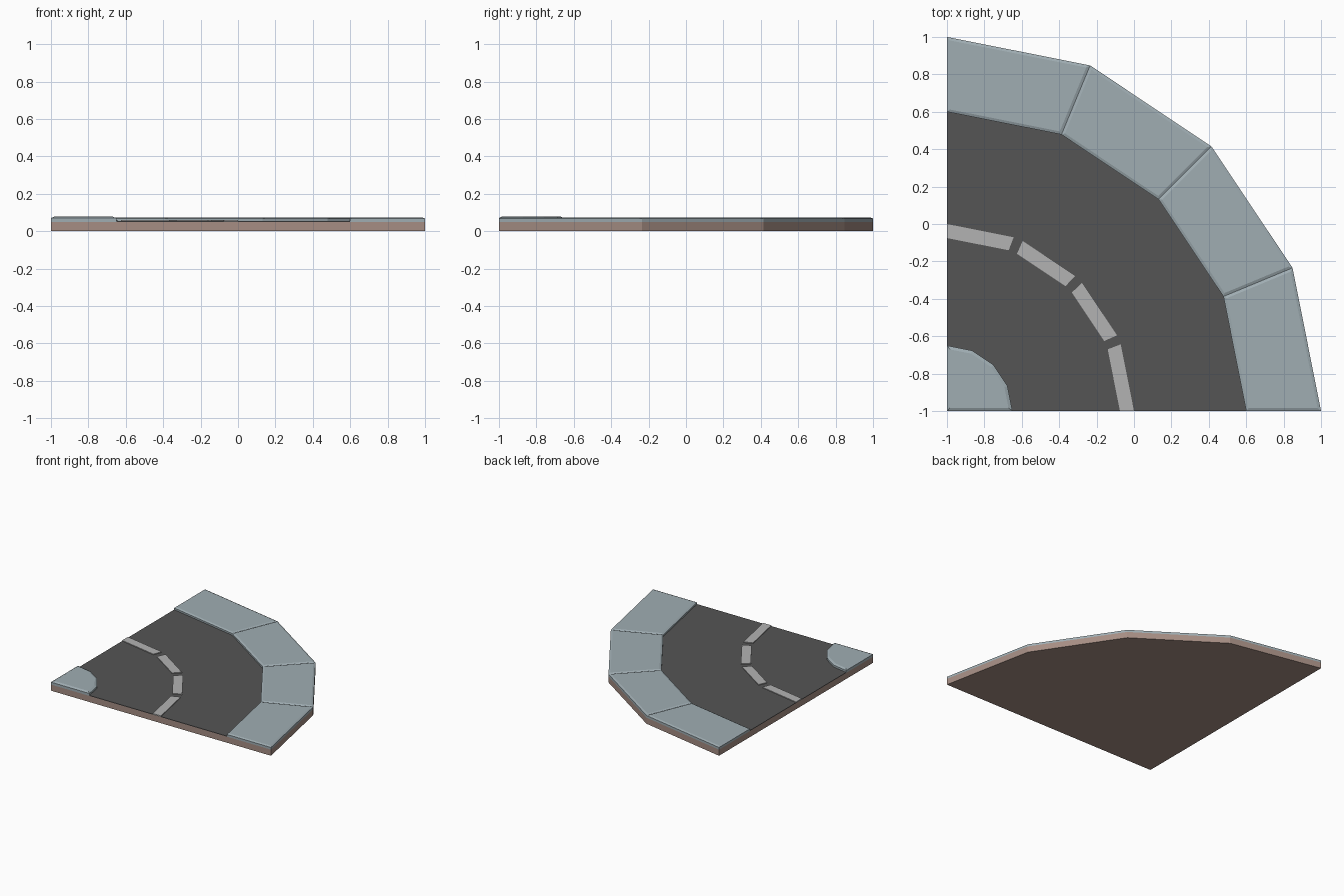
import bpy, bmesh, math

if "Cube" in bpy.data.objects:
    bpy.data.objects.remove(bpy.data.objects["Cube"])

CX, CY = -1.0, -1.0          # centre of the bend
STEP = 22.5                  # four straight segments per quarter turn


def material(name, color):
    m = bpy.data.materials.new(name)
    m.diffuse_color = (*color, 1)
    m.use_nodes = True
    m.node_tree.nodes["Principled BSDF"].inputs["Base Color"].default_value = m.diffuse_color
    return m


EARTH = material("earth", (0.38, 0.27, 0.23))
ASPHALT = material("asphalt", (0.09, 0.09, 0.09))
PAINT = material("paint", (0.45, 0.45, 0.45))
PAVING = material("paving", (0.35, 0.42, 0.45))


def on_ring(r, deg):
    """Point on the four-segment ring: straight chords between 22.5 degree corners."""
    k = min(int(deg // STEP), 3)
    a, b = math.radians(k * STEP), math.radians((k + 1) * STEP)
    t = math.radians(deg)
    s = r * math.cos((b - a) / 2) / math.cos(t - (a + b) / 2)
    return CX + s * math.cos(t), CY + s * math.sin(t)


def slab(name, outlines, z0, z1, mat, inset=0.0, rise=0.0):
    """Extruded outlines, optionally topped by a raised, inset panel."""
    bm = bmesh.new()
    for pts in outlines:
        f = bm.faces.new([bm.verts.new((x, y, z0)) for x, y in pts])
        f.normal_update()
        if f.normal.z < 0:
            f.normal_flip()
        ext = bmesh.ops.extrude_face_region(bm, geom=[f], use_keep_orig=True)
        verts = [e for e in ext["geom"] if isinstance(e, bmesh.types.BMVert)]
        top = [e for e in ext["geom"] if isinstance(e, bmesh.types.BMFace)]
        bmesh.ops.translate(bm, verts=verts, vec=(0, 0, z1 - z0))
        if inset:
            bm.normal_update()
            bmesh.ops.inset_region(bm, faces=top, thickness=inset, use_even_offset=True)
            for v in top[0].verts:
                v.co.z += rise
    bmesh.ops.recalc_face_normals(bm, faces=bm.faces)
    mesh = bpy.data.meshes.new(name)
    bm.to_mesh(mesh)
    bm.free()
    ob = bpy.data.objects.new(name, mesh)
    ob.data.materials.append(mat)
    bpy.context.collection.objects.link(ob)
    return ob


CORNERS = [i * STEP for i in range(5)]


def ring(r0, r1, angles):
    return ([on_ring(r1, a) for a in angles] +
            [on_ring(r0, a) for a in reversed(angles)])


def wedge(r):
    return [(CX, CY)] + [on_ring(r, a) for a in CORNERS]


# Earth base
slab("ground_base", [wedge(2.0)], 0, 0.05, EARTH)

# Curved road
slab("road", [ring(0.35, 1.6, CORNERS)], 0.05, 0.054, ASPHALT)

# Dashed centre line
dashes = [(0, 21), (24, 43.5), (46.5, 66), (69, 90)]
slab("lane_dashes", [ring(0.925, 1.0, d) for d in dashes], 0.054, 0.06, PAINT)

# Outer pavement, one raised panel per segment
slab("outer_pavement", [ring(1.6, 2.0, CORNERS[i:i + 2]) for i in range(4)],
     0.05, 0.068, PAVING, inset=0.015, rise=0.006)

# Inner corner pavement
slab("inner_pavement", [wedge(0.35)], 0.05, 0.07, PAVING, inset=0.017, rise=0.008)
